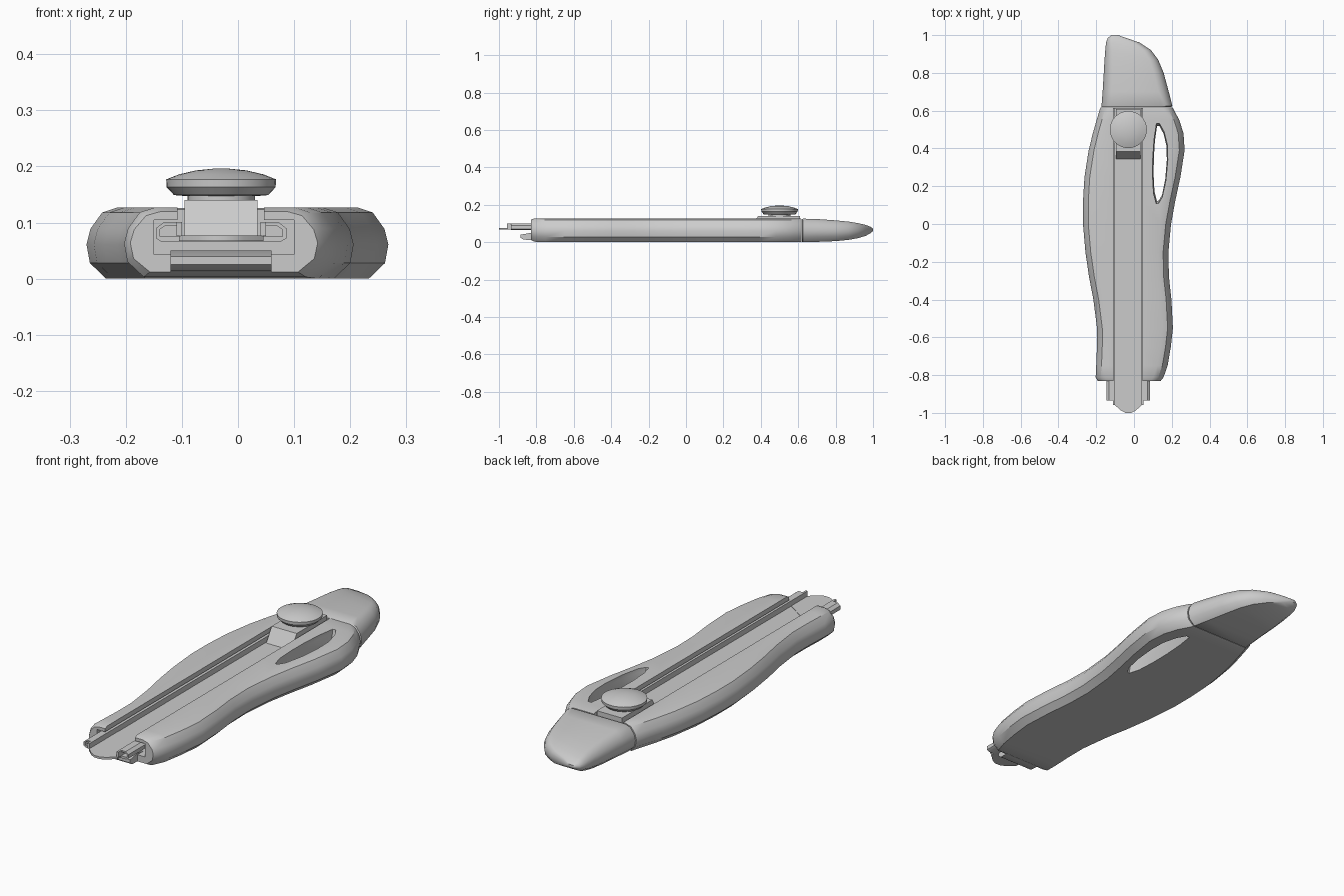
import bpy, math

if "Cube" in bpy.data.objects:
    bpy.data.objects.remove(bpy.data.objects["Cube"])


def loft(name, rings, angle=35):
    """Skin equal-length rings of points and close both ends."""
    n = len(rings[0])
    verts = [p for r in rings for p in r]
    faces = [(k * n + i, k * n + (i + 1) % n, (k + 1) * n + (i + 1) % n, (k + 1) * n + i)
             for k in range(len(rings) - 1) for i in range(n)]
    faces += [tuple(reversed(range(n))), tuple(range(len(verts) - n, len(verts)))]
    me = bpy.data.meshes.new(name)
    me.from_pydata(verts, [], faces)
    ob = bpy.data.objects.new(name, me)
    bpy.context.collection.objects.link(ob)
    bpy.ops.object.select_all(action='DESELECT')
    bpy.context.view_layer.objects.active = ob
    ob.select_set(True)
    bpy.ops.object.mode_set(mode='EDIT')
    bpy.ops.mesh.select_all(action='SELECT')
    bpy.ops.mesh.normals_make_consistent(inside=False)
    bpy.ops.object.mode_set(mode='OBJECT')
    bpy.ops.object.shade_smooth_by_angle(angle=math.radians(angle))
    return ob


def along_y(name, profile, y0, y1):
    return loft(name, [[(x, y, z) for x, z in profile] for y in (y0, y1)])


# Rounded side of the handle: (inset, height fraction) from bottom to top
SIDE = [(.035, 0), (.006, .22), (0, .48), (.007, .7), (.028, .93), (.055, 1)]
# T-shaped slot that runs along the handle; None means the top surface
SLOT = [(.046, None), (.046, .105), (.1, .105), (.1, .043),
        (-.15, .043), (-.15, .105), (-.108, .105), (-.108, None)]


def section(y, xl, xr, zb, zt, slot=(), k=1):
    h = zt - zb
    right = [(xr - d * k, y, zb + f * h) for d, f in SIDE]
    left = [(xl + d * k, y, zb + f * h) for d, f in reversed(SIDE)]
    mid = [(x, y, zt if z is None else z) for x, z in slot]
    return right + mid + left


# Curved handle with slot
T = .127
stations = [(-.83, -.192, .142, .012, .12), (-.812, -.203, .156, .003, T),
            (-.75, -.2, .178, 0, T), (-.65, -.196, .195, 0, T), (-.55, -.196, .206, 0, T),
            (-.4, -.215, .198, 0, T), (-.28, -.238, .185, 0, T), (-.15, -.257, .182, 0, T),
            (0, -.27, .196, 0, T), (.12, -.27, .218, 0, T), (.25, -.262, .246, 0, T),
            (.39, -.24, .268, 0, T), (.48, -.218, .262, 0, T), (.55, -.198, .24, 0, T),
            (.61, -.18, .208, 0, T), (.618, -.176, .202, .003, .125)]
handle = loft("handle", [section(*s, SLOT) for s in stations])

# Finger or cord hole, flared towards both faces
hole = [(.117, .105), (.102, .16), (.097, .25), (.098, .35), (.105, .45), (.118, .535),
        (.135, .535), (.16, .49), (.178, .42), (.18, .34), (.17, .23), (.15, .14), (.13, .107)]
rings = []
for z, s in ((-.02, 1.0), (.012, .96), (.045, .84), (.085, .84), (.11, .95), (.15, 1.0)):
    rings.append([(.141 + (x - .141) * s, .32 + (y - .32) * (s + 1) / 2, z) for x, y in hole])
cutter = loft("hole_cutter", rings, 60)
cutter.hide_render = True
mod = handle.modifiers.new("hole", 'BOOLEAN')
mod.operation, mod.solver, mod.object = 'DIFFERENCE', 'EXACT', cutter
bpy.context.view_layer.objects.active = handle
bpy.ops.object.select_all(action='DESELECT')
handle.select_set(True)
bpy.ops.object.modifier_apply(modifier=mod.name)
bpy.data.objects.remove(cutter)
bpy.ops.object.shade_smooth_by_angle(angle=math.radians(35))

# Tapered end cap
cap = [(.62, -.172, .198, .003, .123, 1), (.626, -.172, .203, 0, .126, 1),
       (.7, -.166, .184, .002, .124, 1), (.8, -.16, .157, .006, .117, .95),
       (.87, -.156, .128, .013, .11, .85), (.92, -.152, .09, .022, .102, .75),
       (.96, -.148, .03, .034, .093, .6), (.985, -.139, -.042, .047, .083, .4),
       (1.0, -.12, -.085, .06, .073, .2)]
loft("end_cap", [section(y, a, b, c, d, k=k) for y, a, b, c, d, k in cap], 40)

# Sheet metal rail: folded C profile mirrored about the channel centre
CX = -.03
half = [(.078, .094), (.1, .094), (.109, .088), (.109, .075), (0, .075)]
outer = [(0, .065), (.105, .065), (.116, .072), (.116, .09), (.102, .101), (.078, .101)]
rt = [(CX + x, z) for x, z in outer + half[:-1]]
lt = [(CX - x, z) for x, z in half[:-1][::-1] + outer[::-1]]
prof = [(CX + x, z) for x, z in outer] + [(CX + x, z) for x, z in half[:-1]] \
    + [(CX - x, z) for x, z in half[:-1][::-1]] + [(CX - x, z) for x, z in outer[:0:-1]]
along_y("rail", prof, -.935, .615)
for side, name in ((-1, "left"), (1, "right")):
    x = CX + side * .075
    along_y("rail_lip_" + name, [(x - .005, .076), (x + .005, .076), (x + .005, .101), (x - .005, .101)],
            -.958, .615)

# Pointed blade tip at the mouth
tip = [(.075, -.74), (.075, -.955), (.04, -.987), (.015, -1), (-.015, -1),
       (-.04, -.987), (-.075, -.955), (-.075, -.84)]
loft("blade", [[(CX - x, y, z) for x, y in tip] for z in (.067, .077)])

# Small lower lip below the rail
lip = [(-.83, .012), (-.87, .014), (-.885, .025), (-.885, .04), (-.83, .05), (-.78, .043), (-.78, .012)]
loft("mouth_lip", [[(x, y, z) for y, z in lip] for x in (-.12, .06)])

# Slider block with sloped front
block = [(.345, .076), (.385, .14), (.61, .14), (.61, .076)]
loft("slider_block", [[(x, y, z) for y, z in block] for x in (-.095, .035)])


# Round thumb knob on its stem
def circle(r, z, n=32):
    return [(CX + r * math.cos(math.tau * i / n), .5 + r * math.sin(math.tau * i / n), z) for i in range(n)]


loft("thumb_knob", [circle(r, z) for r, z in (
    (.06, .135), (.06, .147), (.084, .149), (.097, .163), (.098, .177),
    (.075, .186), (.045, .193), (.015, .196))], 30)
